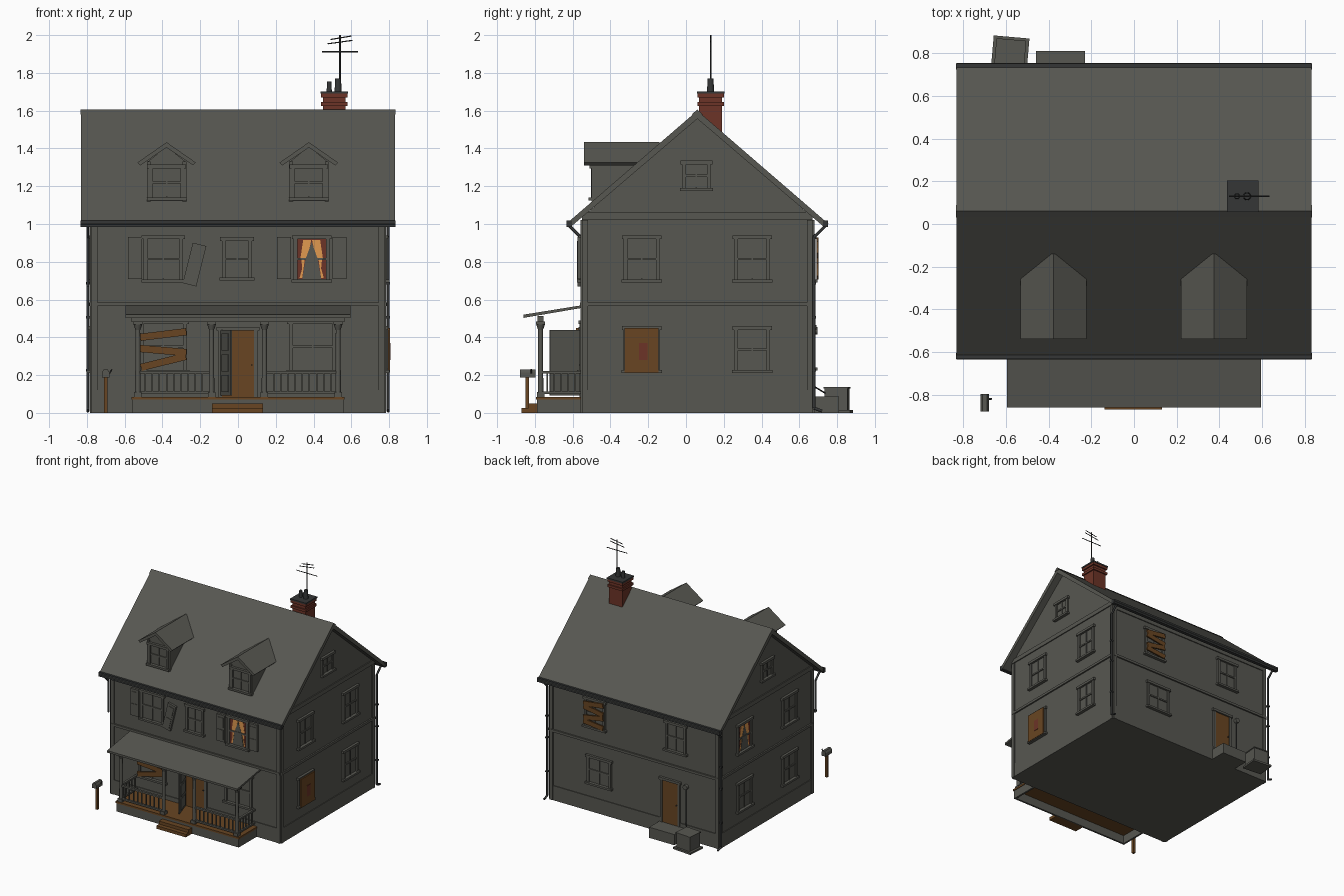
import bpy, bmesh
from math import radians
from mathutils import Matrix, Vector

if "Cube" in bpy.data.objects:
    bpy.data.objects.remove(bpy.data.objects["Cube"])

I = Matrix.Identity(4)


def move(x, y, z):
    return Matrix.Translation((x, y, z))


def turn(deg, axis="Z"):
    return Matrix.Rotation(radians(deg), 4, axis)


def material(name, r, g, b):
    m = bpy.data.materials.new(name)
    m.use_nodes = True
    m.diffuse_color = (r, g, b, 1)
    m.node_tree.nodes["Principled BSDF"].inputs["Base Color"].default_value = (r, g, b, 1)
    return m


grey = material("weathered_grey", 0.095, 0.095, 0.082)
wood = material("brown_wood", 0.14, 0.06, 0.016)
brick = material("red_brick", 0.15, 0.034, 0.02)
glow = material("curtain_orange", 0.75, 0.32, 0.08)
metal = material("dark_metal", 0.035, 0.037, 0.037)


def finish(name, bm, mat, M):
    bmesh.ops.recalc_face_normals(bm, faces=bm.faces)
    mesh = bpy.data.meshes.new(name)
    bm.to_mesh(mesh)
    bm.free()
    mesh.materials.append(mat)
    ob = bpy.data.objects.new(name, mesh)
    ob.matrix_world = M
    bpy.context.collection.objects.link(ob)
    return ob


def box(name, x, y, z, mat=grey, M=I):
    """Box from three (low, high) ranges."""
    bm = bmesh.new()
    bmesh.ops.create_cube(bm, size=1)
    for v in bm.verts:
        v.co = [r[0] if c < 0 else r[1] for c, r in zip(v.co, (x, y, z))]
    return finish(name, bm, mat, M)


def prism(name, pts, y, mat=grey, M=I):
    """Outline in x and z, extruded along y."""
    bm = bmesh.new()
    f = bm.faces.new([bm.verts.new((px, y[0], pz)) for px, pz in pts])
    new = bmesh.ops.extrude_face_region(bm, geom=[f])["geom"]
    for v in new:
        if isinstance(v, bmesh.types.BMVert):
            v.co.y = y[1]
    return finish(name, bm, mat, M)


def rod(name, a, b, r, mat=metal, r2=None, sides=12):
    a, b = Vector(a), Vector(b)
    bm = bmesh.new()
    bmesh.ops.create_cone(bm, cap_ends=True, segments=sides, radius1=r,
                          radius2=r if r2 is None else r2, depth=(b - a).length)
    for f in bm.faces:
        f.smooth = len(f.verts) == 4
    spin = (b - a).to_track_quat("Z", "Y").to_matrix().to_4x4()
    return finish(name, bm, mat, Matrix.Translation((a + b) / 2) @ spin)


def pipe(name, pts, r=0.008):
    for a, b in zip(pts, pts[1:]):
        rod(name, a, b, r)


# Wall frames: local x runs along the wall, local -y points outward
front = move(0, -0.55, 0)
right = move(0.775, 0, 0) @ turn(90)
back = move(0, 0.67, 0) @ turn(180)
left = move(-0.775, 0, 0) @ turn(-90)
along = turn(90)


def casing(name, M, w, h, t=0.02):
    for s in (-1, 1):
        box(name + "_side", sorted((s * (w / 2 - t), s * w / 2)), (-0.014, 0), (-h / 2, h / 2), grey, M)
    box(name + "_head", (-w / 2 - 0.01, w / 2 + 0.01), (-0.02, 0), (h / 2 - t, h / 2), grey, M)


def window(wall, u, cz, w=0.19, h=0.25, lit=False):
    M = wall @ move(u, 0, cz)
    casing("window_casing", M, w, h)
    box("window_sill", (-w / 2 - 0.012, w / 2 + 0.012), (-0.026, 0), (-h / 2, -h / 2 + 0.016), grey, M)
    iw, ih = w / 2 - 0.02, h / 2 - 0.018
    box("window_pane", (-iw, iw), (-0.003, 0), (-ih, ih), brick if lit else grey, M)
    box("window_mid_rail", (-iw, iw), (-0.011, 0), (-0.006, 0.006), grey, M)
    if lit:
        gap = [(0, 0.09), (0.014, 0.05), (0.032, 0), (0.05, -ih)]
        prism("curtain_gap", gap + [(-x, z) for x, z in gap[:0:-1]], (-0.007, 0), grey, M)
        for s in (-1, 1):
            top = [(0.002, 0.1), (0.045, 0.1), (0.06, 0), (0.03, 0), (0.013, 0.05)]
            low = [(0.036, 0), (0.055, 0), (0.05, -0.05), (0.064, -0.1), (0.05, -0.1)]
            for pts in (top, low):
                prism("curtain", [(s * x, z) for x, z in pts], (-0.005, 0), glow, M)
    else:
        box("window_muntin", (-0.004, 0.004), (-0.009, 0), (-ih, ih), grey, M)


def boards(wall, u, rows, length):
    for z, tilt in rows:
        box("nailed_board", (-length / 2, length / 2), (-0.032, -0.02), (-0.019, 0.019), wood,
            wall @ move(u, 0, z) @ turn(-tilt, "Y"))


# House body with gables, roof and ridge
prism("house_walls", [(-0.55, 0), (0.67, 0), (0.67, 1.035), (0.06, 1.565), (-0.55, 1.035)],
      (-0.775, 0.775), grey, along)
roof = [(-0.635, 1.0), (0.06, 1.6), (0.755, 1.0)]
prism("main_roof", roof + [(0.73, 0.985), (0.06, 1.557), (-0.61, 0.985)], (-0.832, 0.832), grey, along)
prism("ridge_cap", [(0.03, 1.58), (0.06, 1.606), (0.09, 1.58)], (-0.835, 0.835), grey, along)
for y in (-0.618, 0.738):
    box("gutter", (-0.835, 0.835), (y - 0.014, y + 0.014), (0.983, 1.018), metal)

# Trim boards on each wall: base, belt, corners, frieze
for wall, a, b in ((front, -0.775, 0.775), (back, -0.775, 0.775), (right, -0.55, 0.67), (left, -0.67, 0.55)):
    box("base_board", (a, b), (-0.006, 0), (0, 0.12), grey, wall)
    box("belt_board", (a, b), (-0.012, 0), (0.565, 0.585), grey, wall)
    box("frieze_board", (a, b), (-0.008, 0), (1.025, 1.06) if wall in (right, left) else (0.99, 1.02), grey, wall)
    for x in (a, b - 0.03):
        box("corner_board", (x, x + 0.03), (-0.009, 0), (0, 1.02), grey, wall)

# Windows on the sides
for wall, s in ((right, 1), (left, -1)):
    for u in (-0.235, 0.35):
        window(wall, s * u, 0.815, lit=wall is left and u > 0)
        window(wall, s * u, 0.335)
    window(wall, s * 0.055, 1.255, 0.15, 0.16)
box("plywood_cover", (-0.325, -0.145), (-0.03, -0.02), (0.215, 0.45), wood, right)
box("painted_mark", (-0.25, -0.205), (-0.033, -0.03), (0.28, 0.37), brick, right)

# Windows on front and back
window(front, -0.395, 0.815, 0.21)
window(front, -0.005, 0.815, 0.16, 0.23)
window(front, 0.39, 0.815, lit=True)
for s in (-1, 1):
    window(front, s * 0.395, 0.35, 0.25, 0.28)
boards(front, -0.395, ((0.415, 7), (0.33, -5), (0.27, 14)), 0.245)
window(back, -0.36, 0.815)
window(back, 0.38, 0.815)
window(back, -0.32, 0.345, 0.22, 0.24)
boards(back, -0.36, ((0.9, 7), (0.85, -9), (0.79, 10), (0.735, -6)), 0.18)

# Shutters, one of them hanging loose
for x, z, tilt in ((-0.545, 0.82, 0), (-0.23, 0.785, 14), (0.243, 0.82, 0), (0.538, 0.82, 0)):
    M = front @ move(x, -0.018, z) @ turn(tilt, "Y")
    box("shutter", (-0.037, 0.037), (-0.006, 0.012), (-0.11, 0.11), grey, M)
    for c in (-0.05, 0.05):
        box("shutter_panel", (-0.025, 0.025), (-0.01, 0), (c - 0.04, c + 0.04), grey, M)

# Dormers
for x in (-0.378, 0.375):
    M = move(x, 0, 0)
    prism("dormer_walls", [(-0.1, 1.1), (0.1, 1.1), (0.1, 1.33), (0, 1.41), (-0.1, 1.33)], (-0.49, -0.14), grey, M)
    prism("dormer_roof", [(-0.155, 1.325), (0, 1.433), (0.155, 1.325), (0.14, 1.31), (0, 1.405), (-0.14, 1.31)],
          (-0.54, -0.14), grey, M)
    window(move(x, -0.49, 0), 0, 1.22, 0.185, 0.19)
    for s in (-1, 1):
        box("dormer_corner", sorted((s * 0.085, s * 0.105)), (-0.5, -0.48), (1.12, 1.33), grey, M)

# Porch floor, skirt and roof
box("porch_floor", (-0.565, 0.565), (-0.795, -0.55), (0.07, 0.085), wood)
box("porch_skirt_front", (-0.56, 0.56), (-0.79, -0.775), (0, 0.075))
for s in (-1, 1):
    box("porch_skirt_side", sorted((s * 0.545, s * 0.56)), (-0.79, -0.55), (0, 0.075))
prism("porch_roof", [(-0.86, 0.503), (-0.55, 0.556), (-0.55, 0.57), (-0.86, 0.52)], (-0.595, 0.595), grey, along)
box("porch_beam", (-0.565, 0.565), (-0.785, -0.755), (0.482, 0.512))

# Porch posts and railings
for x in (-0.53, -0.14, 0.14, 0.53):
    rod("porch_post", (x, -0.77, 0.085), (x, -0.77, 0.49), 0.015, grey, 0.012)
    box("post_plinth", (x - 0.02, x + 0.02), (-0.79, -0.75), (0.08, 0.11))
    box("post_capital", (x - 0.024, x + 0.024), (-0.794, -0.746), (0.468, 0.484))
    rod("post_collar", (x, -0.77, 0.44), (x, -0.77, 0.47), 0.013, grey, 0.024)


def railing(M, length, count):
    for z in (0.1, 0.208):
        box("railing_bar", (0, length), (-0.009, 0.009), (z, z + 0.014), grey, M)
    for i in range(1, count + 1):
        x = length * i / (count + 1)
        box("baluster", (x - 0.004, x + 0.004), (-0.004, 0.004), (0.1, 0.21), grey, M)


for x in (-0.53, 0.15):
    railing(move(x, -0.77, 0), 0.38, 9)
for x in (-0.535, 0.535):
    railing(move(x, -0.77, 0) @ turn(90), 0.22, 5)
for i in range(2):
    box("porch_step", (-0.138, 0.132), (-0.87 + 0.035 * i, -0.785), (0.025 * i, 0.025 * (i + 1)), wood)

# Doors
for wall, u, z0, w in ((front, 0, 0.085, 0.21), (back, 0.33, 0.09, 0.18)):
    M = wall @ move(u, 0, z0 + 0.185)
    casing("door_casing", M, w, 0.37)
    box("door", (-w / 2 + 0.02, w / 2 - 0.02), (-0.007, 0), (-0.185, 0.165), wood, M)
    box("door_knob", (w / 2 - 0.035, w / 2 - 0.028), (-0.016, 0), (-0.02, -0.013), metal, M)
M = move(-0.088, -0.56, 0) @ turn(-72)
box("open_door", (0, 0.17), (-0.005, 0.005), (0.092, 0.44), grey, M)
for z in (0.11, 0.22, 0.33):
    box("open_door_panel", (0.03, 0.14), (-0.009, 0.009), (z, z + 0.09), grey, M)

# Chimney with pots and aerial
box("chimney", (0.45, 0.57), (0.07, 0.19), (1.42, 1.69), brick)
for z in (1.625, 1.67):
    box("chimney_band", (0.44, 0.58), (0.06, 0.2), (z, z + 0.02), brick)
box("chimney_cap", (0.437, 0.583), (0.057, 0.203), (1.69, 1.702), metal)
for x, r, top in ((0.483, 0.014, 1.755), (0.53, 0.019, 1.77)):
    rod("chimney_pot", (x, 0.13, 1.7), (x, 0.13, top), r, metal, r * 0.8)
rod("aerial_mast", (0.54, 0.13, 1.7), (0.54, 0.13, 2), 0.004)
for a, b, z, rise in ((0.445, 0.635, 1.912, 0), (0.475, 0.605, 1.96, 0.012), (0.49, 0.6, 1.983, 0.012)):
    rod("aerial_bar", (a, 0.13, z - rise / 2), (b, 0.13, z + rise), 0.003)

# Downspouts, the front one broken off short
pipe("broken_downspout", [(-0.795, -0.618, 0.99), (-0.795, -0.557, 0.93), (-0.795, -0.557, 0.67)])
for x in (-0.795, 0.795):
    pipe("downspout", [(x, 0.738, 0.99), (x, 0.677, 0.93), (x, 0.677, 0.025), (x, 0.72, 0.01)])
    for z in (0.22, 0.5, 0.68):
        box("downspout_clamp", (x - 0.011, x + 0.011), (0.666, 0.688), (z, z + 0.012), metal)

# Mailbox
box("mailbox_post", (-0.71, -0.69), (-0.85, -0.83), (0, 0.19), wood)
prism("mailbox", [(-0.72, 0.187), (-0.68, 0.187), (-0.68, 0.215), (-0.69, 0.23), (-0.71, 0.23), (-0.72, 0.215)],
      (-0.88, -0.797))
pipe("mailbox_flag", [(-0.68, -0.82, 0.21), (-0.668, -0.82, 0.23)], 0.004)

# Back stoop, cooling unit, meter and conduit
box("back_stoop", (-0.46, -0.23), (0.67, 0.81), (0, 0.088))
M = move(-0.58, 0.805, 0) @ turn(-5)
box("unit_pad", (-0.084, 0.084), (-0.075, 0.072), (0, 0.016), grey, M)
box("cooling_unit", (-0.066, 0.066), (-0.065, 0.055), (0.016, 0.13), grey, M)
box("unit_lid", (-0.07, 0.07), (-0.07, 0.06), (0.13, 0.138), grey, M)
rod("meter", (-0.475, 0.67, 0.435), (-0.475, 0.695, 0.435), 0.02, grey)
pipe("conduit", [(-0.475, 0.678, 0.43), (-0.475, 0.678, 0.14), (-0.53, 0.745, 0.1)], 0.004)
